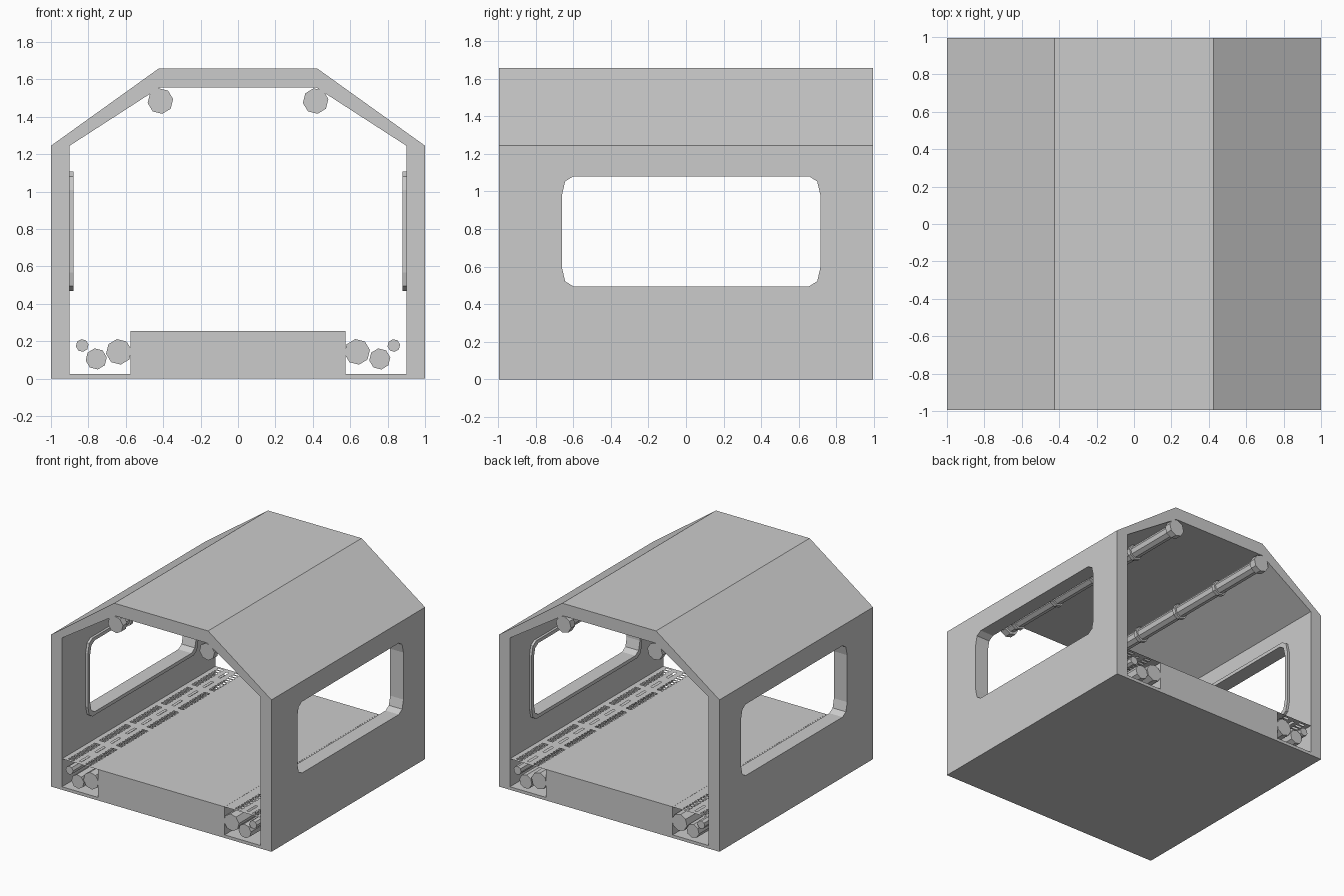
import bpy, bmesh, math

if "Cube" in bpy.data.objects:
    bpy.data.objects.remove(bpy.data.objects["Cube"])

HALF = 0.995  # half length of the corridor along y


def finish(name, bm):
    bmesh.ops.recalc_face_normals(bm, faces=bm.faces)
    me = bpy.data.meshes.new(name)
    bm.to_mesh(me)
    bm.free()
    ob = bpy.data.objects.new(name, me)
    bpy.context.collection.objects.link(ob)
    return ob


def place(p, t, axis):
    return (t, p[0], p[1]) if axis == 'x' else (p[0], t, p[1])


def prism(name, pts, a, b, axis):
    """Solid extrusion of a profile between a and b."""
    bm = bmesh.new()
    lo, hi = ([bm.verts.new(place(p, t, axis)) for p in pts] for t in (a, b))
    bm.faces.new(lo)
    bm.faces.new(hi)
    for i in range(len(pts)):
        j = (i + 1) % len(pts)
        bm.faces.new((lo[i], lo[j], hi[j], hi[i]))
    return finish(name, bm)


def ring(name, outer, inner, a, b, axis):
    """Hollow extrusion between two matching profiles."""
    bm = bmesh.new()
    loops = [[bm.verts.new(place(p, t, axis)) for p in pts]
             for pts, t in ((outer, a), (outer, b), (inner, b), (inner, a))]
    n = len(outer)
    for k in range(4):
        u, v = loops[k], loops[(k + 1) % 4]
        for i in range(n):
            j = (i + 1) % n
            bm.faces.new((u[i], u[j], v[j], v[i]))
    return finish(name, bm)


def window_outline(grow=0.0):
    """Rectangle with two-step corners, as (y, z)."""
    w, h, cy, cz = 0.6875 + grow, 0.2925 + grow, 0.0275, 0.7875
    corner = [(w, h - 0.10), (w - 0.017, h - 0.027), (w - 0.06, h)]
    pts = []
    for sy, sz, step in ((1, 1, 1), (-1, 1, -1), (-1, -1, 1), (1, -1, -1)):
        pts += [(cy + sy * y, cz + sz * z) for y, z in corner[::step]]
    return pts


def octagon(x, z, r, turn=0.15):
    return [(x + r * math.cos(turn + i * math.pi / 4),
             z + r * math.sin(turn + i * math.pi / 4)) for i in range(8)]


# Corridor shell with sloped roof
outer = [(-1, 0), (1, 0), (1, 1.245), (0.425, 1.657), (-0.425, 1.657), (-1, 1.245)]
inner = [(-0.9, 0.025), (0.9, 0.025), (0.9, 1.245), (0.42, 1.555),
         (-0.42, 1.555), (-0.9, 1.245)]
shell = ring("corridor_shell", outer, inner, -HALF, HALF, 'y')

# Window openings through both walls
cutter = prism("window_cutter", window_outline(), -1.2, 1.2, 'x')
cutter.hide_render = True
mod = shell.modifiers.new("windows", 'BOOLEAN')
mod.operation = 'DIFFERENCE'
mod.solver = 'EXACT'
mod.object = cutter
bpy.context.view_layer.objects.active = shell
bpy.ops.object.modifier_apply(modifier=mod.name)
bpy.data.objects.remove(cutter)

# Raised central floor
prism("floor_block", [(-0.575, 0.025), (0.575, 0.025), (0.575, 0.255), (-0.575, 0.255)],
      -HALF, HALF, 'y')


def floor_grate(name, s):
    """Thin floor sheet with rows of slots over the pipe channel."""
    bm = bmesh.new()
    slots = [(c + (k - 4.5) * 0.036, 0.018) for c in (-0.8, -0.4, 0, 0.4, 0.8)
             for k in range(10)]
    dashes = [(-0.9 + 0.2 * i, 0.11) for i in range(10)]
    rows = [(0.575, 0.655, []), (0.655, 0.705, slots), (0.705, 0.75, []),
            (0.75, 0.77, dashes), (0.77, 0.81, []), (0.81, 0.86, slots),
            (0.86, 0.9, [])]
    for x0, x1, holes in rows:
        edges = [-HALF]
        for c, length in holes:
            edges += [c - length / 2, c + length / 2]
        edges.append(HALF)
        for y0, y1 in zip(edges[::2], edges[1::2]):
            bm.faces.new([bm.verts.new((s * x, y, 0.254)) for x, y in
                          ((x0, y0), (x1, y0), (x1, y1), (x0, y1))])
    bmesh.ops.remove_doubles(bm, verts=bm.verts, dist=1e-5)
    ob = finish(name, bm)
    if ob.data.polygons[0].normal.z < 0:
        ob.data.flip_normals()


for side, s in (("left", -1), ("right", 1)):
    # Inner window frame
    ring(side + "_window_frame", window_outline(0.028), window_outline(),
         s * 0.88, s * 0.902, 'x')
    floor_grate(side + "_floor_grate", s)

    # Pipes in the floor channel
    for size, x, z, r in (("small", 0.833, 0.177, 0.034), ("medium", 0.758, 0.105, 0.057),
                          ("large", 0.637, 0.143, 0.069)):
        prism(f"{side}_{size}_floor_pipe", octagon(s * x, z, r), -HALF, HALF, 'y')

    # Ceiling pipe with end flanges and clamps
    px, pz = s * 0.415, 1.484
    prism(side + "_ceiling_pipe", octagon(px, pz, 0.048), -0.98, 0.98, 'y')
    for e in (-1, 1):
        prism(f"{side}_pipe_flange", octagon(px, pz, 0.069),
              e * (HALF - 0.055), e * HALF, 'y')
    for y in (-0.86, -0.41, 0.04, 0.5):
        prism(f"{side}_pipe_clamp", octagon(px, pz, 0.062), y - 0.015, y + 0.015, 'y')
